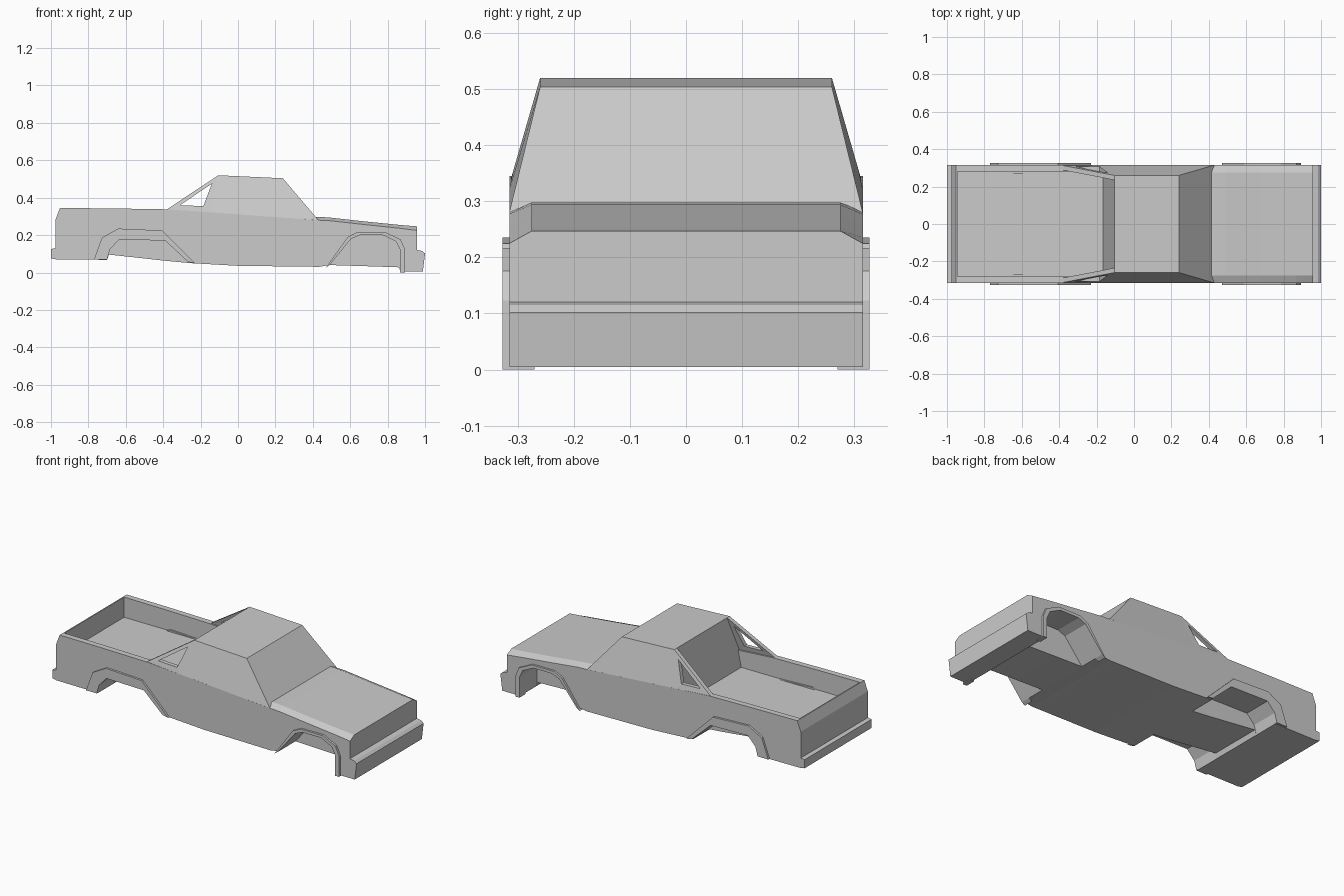
import bpy, bmesh

cube = bpy.data.objects.get("Cube")
if cube:
    bpy.data.objects.remove(cube, do_unlink=True)

paint = bpy.data.materials.new("grey_paint")
paint.use_nodes = True
paint.diffuse_color = (0.6, 0.6, 0.6, 1)
paint.node_tree.nodes["Principled BSDF"].inputs["Base Color"].default_value = (0.6, 0.6, 0.6, 1)

HALF = 0.315      # half width of the body


def loft(name, rings, cap=True):
    """Solid joining rings of equal point count."""
    bm = bmesh.new()
    loops = [[bm.verts.new(p) for p in ring] for ring in rings]
    n = len(loops[0])
    pairs = list(zip(loops, loops[1:]))
    if not cap:
        pairs.append((loops[-1], loops[0]))
    for a, b in pairs:
        for i in range(n):
            j = (i + 1) % n
            bm.faces.new((a[i], a[j], b[j], b[i]))
    if cap:
        bm.faces.new(loops[0])
        bm.faces.new(loops[-1])
    bmesh.ops.recalc_face_normals(bm, faces=bm.faces)
    mesh = bpy.data.meshes.new(name)
    bm.to_mesh(mesh)
    bm.free()
    mesh.materials.append(paint)
    obj = bpy.data.objects.new(name, mesh)
    bpy.context.collection.objects.link(obj)
    return obj


def prism(name, profile, y0, y1):
    """Side profile (x, z) extruded across y."""
    return loft(name, [[(x, y, z) for x, z in profile] for y in (y0, y1)])


def cut(target, cutter):
    mod = target.modifiers.new("cut", "BOOLEAN")
    mod.operation, mod.solver, mod.object = "DIFFERENCE", "EXACT", cutter
    bpy.context.view_layer.objects.active = target
    bpy.ops.object.modifier_apply(modifier=mod.name)
    bpy.data.objects.remove(cutter, do_unlink=True)


# Main body: x, underside, shoulder height, centre height
stations = [
    (-0.975, 0.07, 0.285, 0.285), (-0.952, 0.07, 0.345, 0.345),
    (-0.70, 0.068, 0.343, 0.343), (-0.69, 0.096, 0.343, 0.343),
    (-0.38, 0.062, 0.338, 0.338), (-0.25, 0.05, 0.329, 0.329),
    (0, 0.036, 0.311, 0.311), (0.385, 0.031, 0.283, 0.283),
    (0.40, 0.031, 0.282, 0.298), (0.43, 0.03, 0.28, 0.298),
    (0.49, 0.04, 0.277, 0.294), (0.68, 0.034, 0.256, 0.273),
    (0.86, 0.028, 0.237, 0.255), (0.87, 0.005, 0.236, 0.254),
    (0.957, 0.005, 0.225, 0.247),
]
body = loft("body", [
    [(x, -HALF, low), (x, HALF, low), (x, HALF, belt),
     (x, 0.275, top), (x, -0.275, top), (x, -HALF, belt)]
    for x, low, belt, top in stations])

# Open cargo bed
cut(body, prism("bed_cutter", [(-0.945, 0.5), (-0.945, 0.225), (-0.167, 0.225),
                               (-0.109, 0.5)], -0.28, 0.28))

# Wheel arches: outer and inner outlines of each flare
arches = {
    "rear": ([(-0.77, 0.07), (-0.727, 0.187), (-0.64, 0.235), (-0.406, 0.225), (-0.23, 0.05)],
             [(-0.70, 0.07), (-0.685, 0.123), (-0.636, 0.176), (-0.39, 0.171), (-0.267, 0.057)]),
    "front": ([(0.47, 0.027), (0.588, 0.192), (0.64, 0.217), (0.786, 0.217),
               (0.87, 0.176), (0.893, 0.123), (0.893, 0)],
              [(0.49, 0.04), (0.604, 0.18), (0.652, 0.2), (0.775, 0.2),
               (0.845, 0.166), (0.866, 0.123), (0.866, 0)]),
}
for end, (outer, inner) in arches.items():
    well = [(inner[0][0], -0.1)] + inner + [(inner[-1][0], -0.1)]
    for side, s in (("left", 1), ("right", -1)):
        cut(body, prism("well_cutter", well, s * 0.16, s * 0.4))
        prism(f"{end}_{side}_flare", outer + inner[::-1], s * 0.27, s * 0.327)

# Cab: shoulder line up to the narrower roof
loft("cab", [
    [(-0.147, -HALF, 0.321), (0.43, -HALF, 0.28), (0.43, HALF, 0.28), (-0.147, HALF, 0.321)],
    [(-0.105, -0.26, 0.52), (0.24, -0.26, 0.504), (0.24, 0.26, 0.504), (-0.105, 0.26, 0.52)]])

# Sloping side panels behind the cab, each with a triangular opening
panel = [(-0.38, 0.338), (-0.105, 0.52), (-0.147, 0.321)]
opening = [(-0.31, 0.36), (-0.14, 0.475), (-0.185, 0.355)]


def lean(points, s, inset):
    return [(x, s * (HALF - 0.055 * max(0, z - 0.33) / 0.19 - inset), z) for x, z in points]


for side, s in (("left", 1), ("right", -1)):
    loft(f"{side}_rear_pillar", [lean(panel, s, 0), lean(opening, s, 0),
                                 lean(opening, s, 0.025), lean(panel, s, 0.025)], cap=False)

# Bumpers
prism("front_bumper", [(0.87, 0.005), (0.988, 0.005), (1, 0.102), (0.985, 0.115),
                       (0.95, 0.122), (0.87, 0.122)], -HALF, HALF)
prism("rear_bumper", [(-1, 0.075), (-1, 0.126), (-0.97, 0.13), (-0.96, 0.07)], -HALF, HALF)
